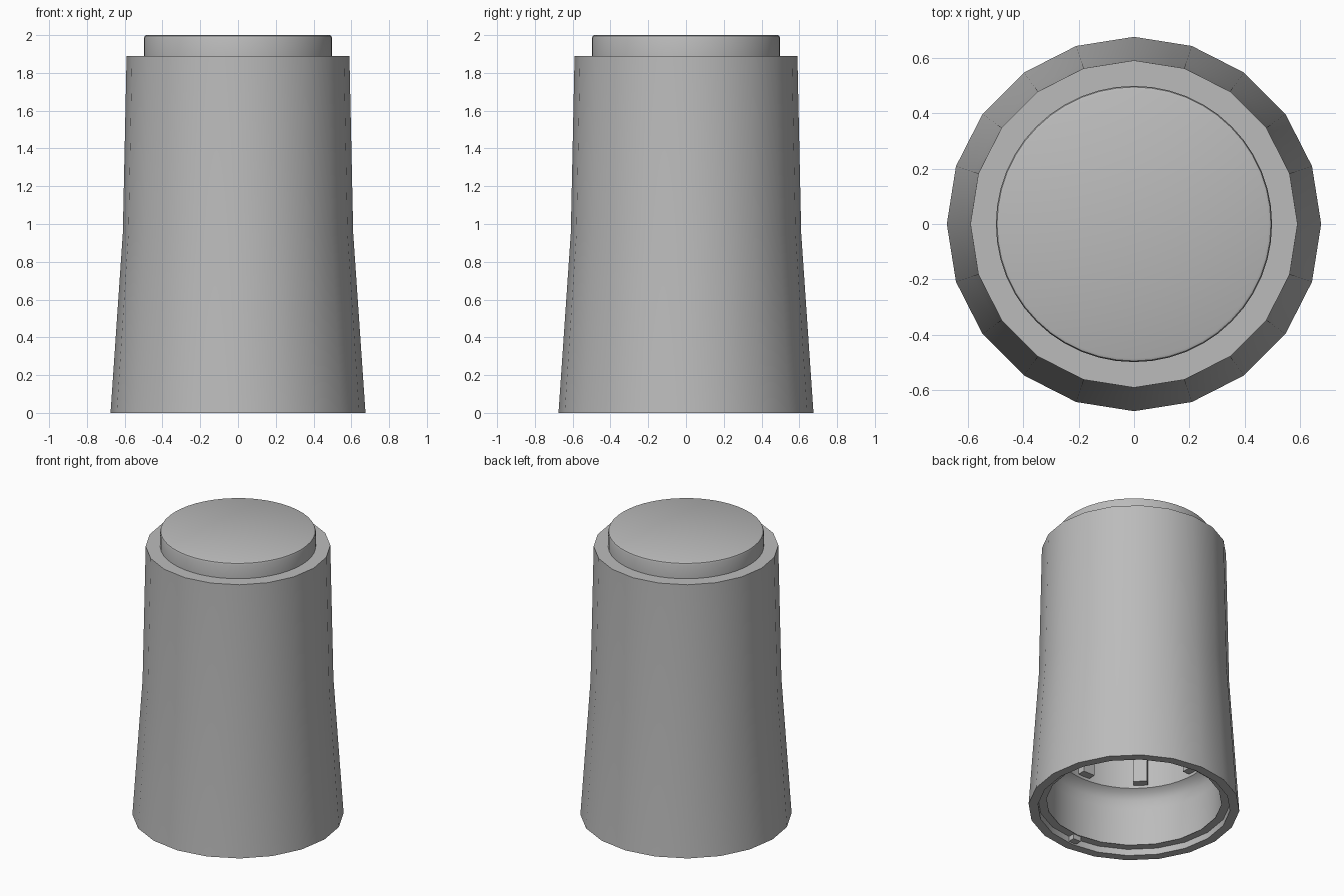
import bpy, bmesh, math
from mathutils import Matrix

cube = bpy.data.objects.get("Cube")
if cube:
    bpy.data.objects.remove(cube, do_unlink=True)

grey = bpy.data.materials.new("mid grey")
grey.use_nodes = True
colour = (0.5, 0.5, 0.5, 1)
grey.diffuse_color = colour
grey.node_tree.nodes["Principled BSDF"].inputs["Base Color"].default_value = colour


def finish(name, bm):
    mesh = bpy.data.meshes.new(name)
    bm.to_mesh(mesh)
    bm.free()
    mesh.materials.append(grey)
    obj = bpy.data.objects.new(name, mesh)
    bpy.context.collection.objects.link(obj)
    bpy.ops.object.select_all(action='DESELECT')
    obj.select_set(True)
    bpy.context.view_layer.objects.active = obj
    bpy.ops.object.shade_smooth_by_angle(angle=math.radians(30))
    return obj


def lathe(name, profile, sides):
    """Spin (radius, height) points, listed so that faces look outward."""
    bm = bmesh.new()
    rings = []
    for r, z in profile:
        if r == 0:
            rings.append([bm.verts.new((0, 0, z))] * sides)
        else:
            angles = [math.tau * i / sides for i in range(sides)]
            rings.append([bm.verts.new((r * math.cos(a), r * math.sin(a), z)) for a in angles])
    for low, high in zip(rings, rings[1:]):
        for i in range(sides):
            j = (i + 1) % sides
            corners = dict.fromkeys((low[i], low[j], high[j], high[i]))
            bm.faces.new(list(corners))
    return finish(name, bm)


def add_box(bm, size, centre, angle):
    matrix = (Matrix.Rotation(angle, 4, 'Z') @ Matrix.Translation(centre)
              @ Matrix.Diagonal((*size, 1)))
    bmesh.ops.create_cube(bm, size=1, matrix=matrix)


# Faceted flared skirt with a stepped bottom rim
lathe("outer_skirt", [(0.56, 0.045), (0.615, 0.045), (0.615, 0), (0.675, 0),
                      (0.61, 0.95), (0.59, 1.89), (0.48, 1.89)], 20)

# Round raised cap with a fine rounded edge
lathe("top_cap", [(0.498, 1.88), (0.498, 1.985), (0.494, 1.996), (0.485, 2), (0, 2)], 48)

# Hollow inside, narrowing at a shoulder
lathe("inner_sleeve", [(0, 1.85), (0.5, 1.85), (0.5, 0.43), (0.53, 0.41),
                       (0.555, 0.37), (0.565, 0.31), (0.565, 0.045)], 48)

# Upright ribs inside the upper hollow
bm = bmesh.new()
for i in range(8):
    add_box(bm, (0.06, 0.09, 1.4), (0.475, 0, 1.15), math.tau * i / 8)
finish("inner_ribs", bm)

# Small locating tab under the rim step
bm = bmesh.new()
add_box(bm, (0.06, 0.06, 0.04), (0.595, 0, 0.03), -math.pi / 2)
finish("rim_tab", bm)
